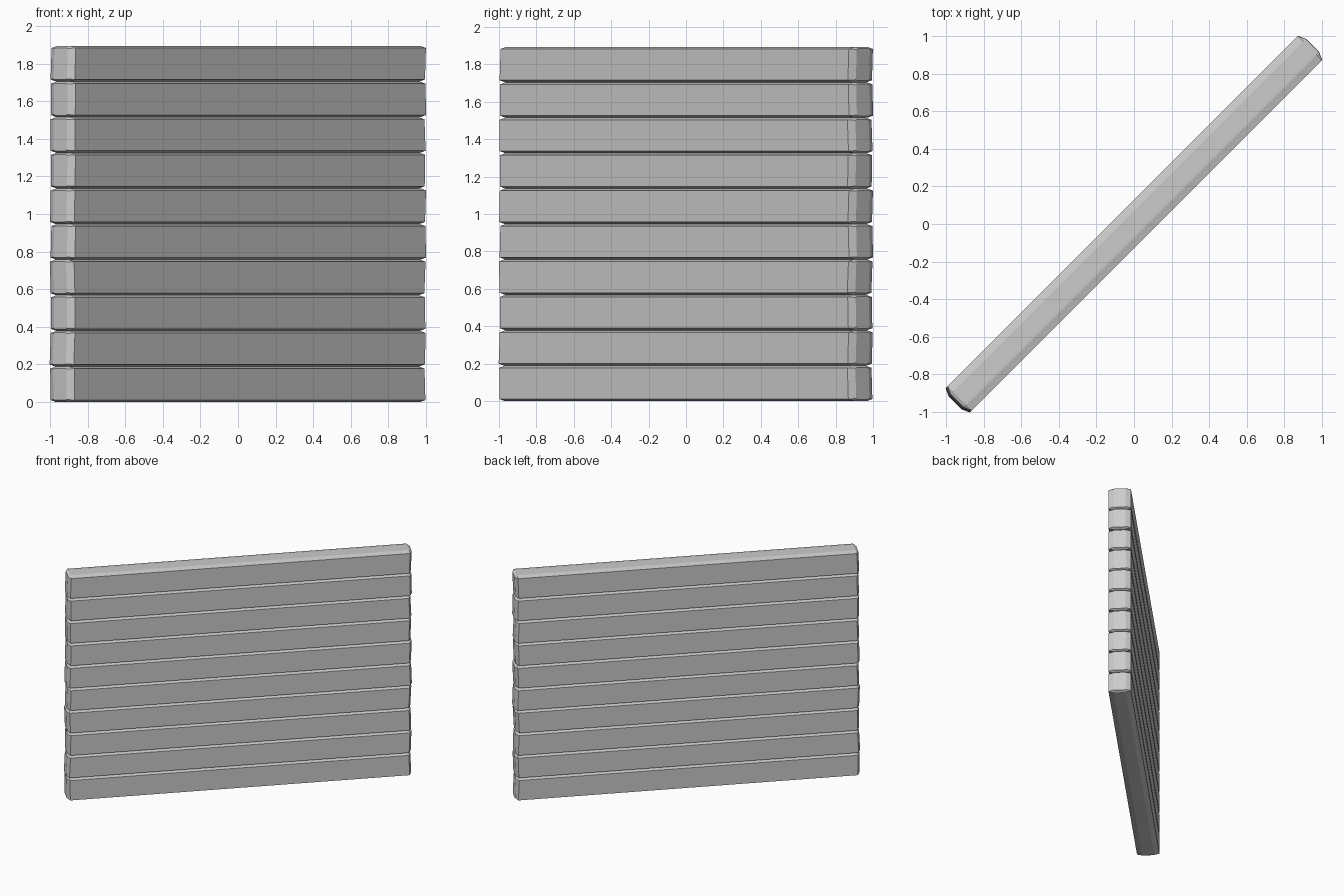
import bpy, bmesh, math, random

if "Cube" in bpy.data.objects:
    bpy.data.objects.remove(bpy.data.objects["Cube"])

random.seed(4)
COUNT, HEIGHT = 10, 1.894
PITCH = HEIGHT / COUNT
HALF_T, HALF_L = 0.091, 1.318


def outline(half_v, half_z, chamfer_v, chamfer_z):
    """Eight-sided plank cross-section (v = thickness, z = height)."""
    a, b = half_v - chamfer_v, half_z - chamfer_z
    return [(half_v, -b), (half_v, b), (a, half_z), (-a, half_z),
            (-half_v, b), (-half_v, -b), (-a, -half_z), (a, -half_z)]


def plank(index):
    bm = bmesh.new()
    body = outline(HALF_T, PITCH / 2, 0.042, 0.011)
    tip = outline(0.050, PITCH / 2 - 0.010, 0.010, 0.004)
    z0 = PITCH * (index + 0.5)
    # slightly uneven, slanted sawn ends
    left, right = random.uniform(-.004, .004), random.uniform(-.004, .004)
    slant_l, slant_r = random.uniform(-.06, .06), random.uniform(-.06, .06)
    rings = []
    for u, section, shift, slant in ((-HALF_L - .019, tip, left, slant_l),
                                     (-HALF_L, body, left, slant_l),
                                     (HALF_L, body, right, slant_r),
                                     (HALF_L + .019, tip, right, slant_r)):
        rings.append([bm.verts.new((u + shift + slant * z, v, z0 + z))
                      for v, z in section])
    for r0, r1 in zip(rings, rings[1:]):
        for i in range(8):
            j = (i + 1) % 8
            bm.faces.new((r0[i], r0[j], r1[j], r1[i]))
    bm.faces.new(rings[0])
    bm.faces.new(rings[-1])
    bmesh.ops.recalc_face_normals(bm, faces=bm.faces)
    mesh = bpy.data.meshes.new("plank")
    bm.to_mesh(mesh)
    bm.free()
    ob = bpy.data.objects.new(f"wall_plank_{index + 1}", mesh)
    ob.rotation_euler.z = math.radians(45)
    bpy.context.collection.objects.link(ob)


# Stack of chamfered planks forming a diagonal wall
for k in range(COUNT):
    plank(k)
